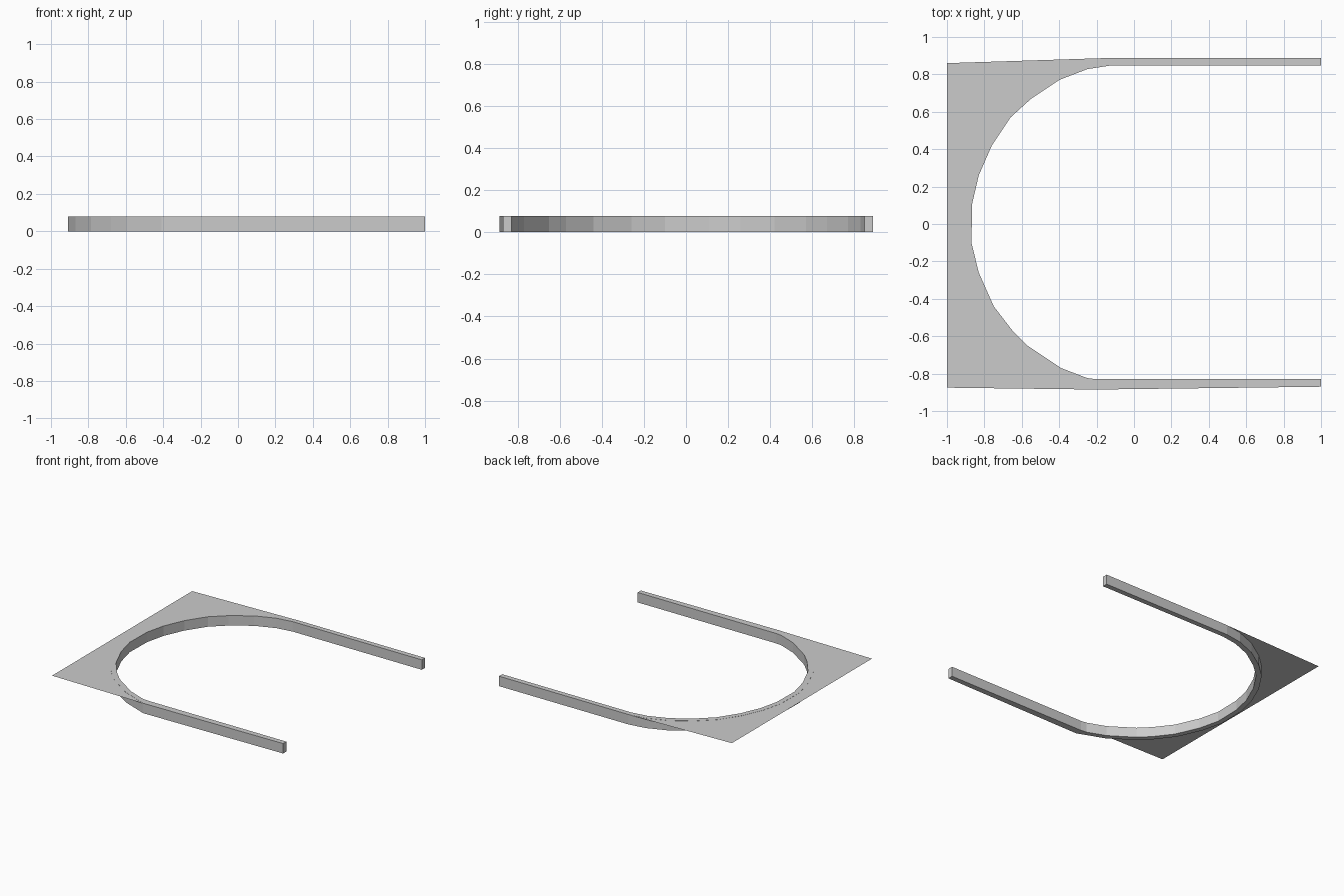
import bpy
from mathutils import Vector

if "Cube" in bpy.data.objects:
    bpy.data.objects.remove(bpy.data.objects["Cube"])

HEIGHT = 0.078
WIDTH = 0.04

# Inner plan line of the curb, from the back arm round to the front arm
INNER = [(1, .848), (-.12, .848), (-.25, .828), (-.40, .77), (-.55, .67),
         (-.66, .57), (-.76, .42), (-.83, .26), (-.865, .11), (-.869, -.10),
         (-.83, -.26), (-.75, -.44), (-.65, -.57), (-.57, -.65), (-.39, -.77),
         (-.25, -.824), (-.20, -.83), (1, -.83)]


def offset(points, dist):
    """Mitred sideways offset of an open path (to its outer side)."""
    pts = [Vector(p) for p in points]
    out = []
    for i, p in enumerate(pts):
        a = (p - pts[i - 1]).normalized() if i > 0 else None
        b = (pts[i + 1] - p).normalized() if i < len(pts) - 1 else None
        a, b = a or b, b or a
        na, nb = Vector((a.y, -a.x)), Vector((b.y, -b.x))
        n = (na + nb).normalized()
        out.append(p + n * dist / n.dot(na))
    return out


def add_mesh(name, verts, faces):
    mesh = bpy.data.meshes.new(name)
    mesh.from_pydata(verts, [], faces)
    obj = bpy.data.objects.new(name, mesh)
    bpy.context.collection.objects.link(obj)
    return obj


# U-shaped curb: rectangular section swept along the path
inner = [Vector(p) for p in INNER]
outer = offset(INNER, WIDTH)
if outer[8].x > inner[8].x:
    outer = offset(INNER, -WIDTH)
outer[0].x = outer[-1].x = 1
outer[-2].y = -.885
verts = []
for p, q in zip(inner, outer):
    verts += [(p.x, p.y, 0), (p.x, p.y, HEIGHT), (q.x, q.y, HEIGHT), (q.x, q.y, 0)]
faces = [(0, 1, 2, 3)]
for i in range(len(inner) - 1):
    a, b = 4 * i, 4 * i + 4
    for k in range(4):
        j = (k + 1) % 4
        faces.append((a + k, b + k, b + j, a + j))
last = 4 * (len(inner) - 1)
faces.append((last + 3, last + 2, last + 1, last))
add_mesh("curved_curb", verts, faces)

# Thin ground sheet filling the two corners outside the curve
z = HEIGHT - 0.001
middle = [(p + q) / 2 for p, q in zip(inner, outer)][1:-1]
edge = [Vector((-1, .86)), outer[1]]
sheet = [Vector((-1, .86))] + [Vector((-1, -.875)), outer[-2]] + middle[::-1] + [outer[1]]
add_mesh("corner_sheet", [(p.x, p.y, z) for p in sheet], [tuple(range(len(sheet)))])
